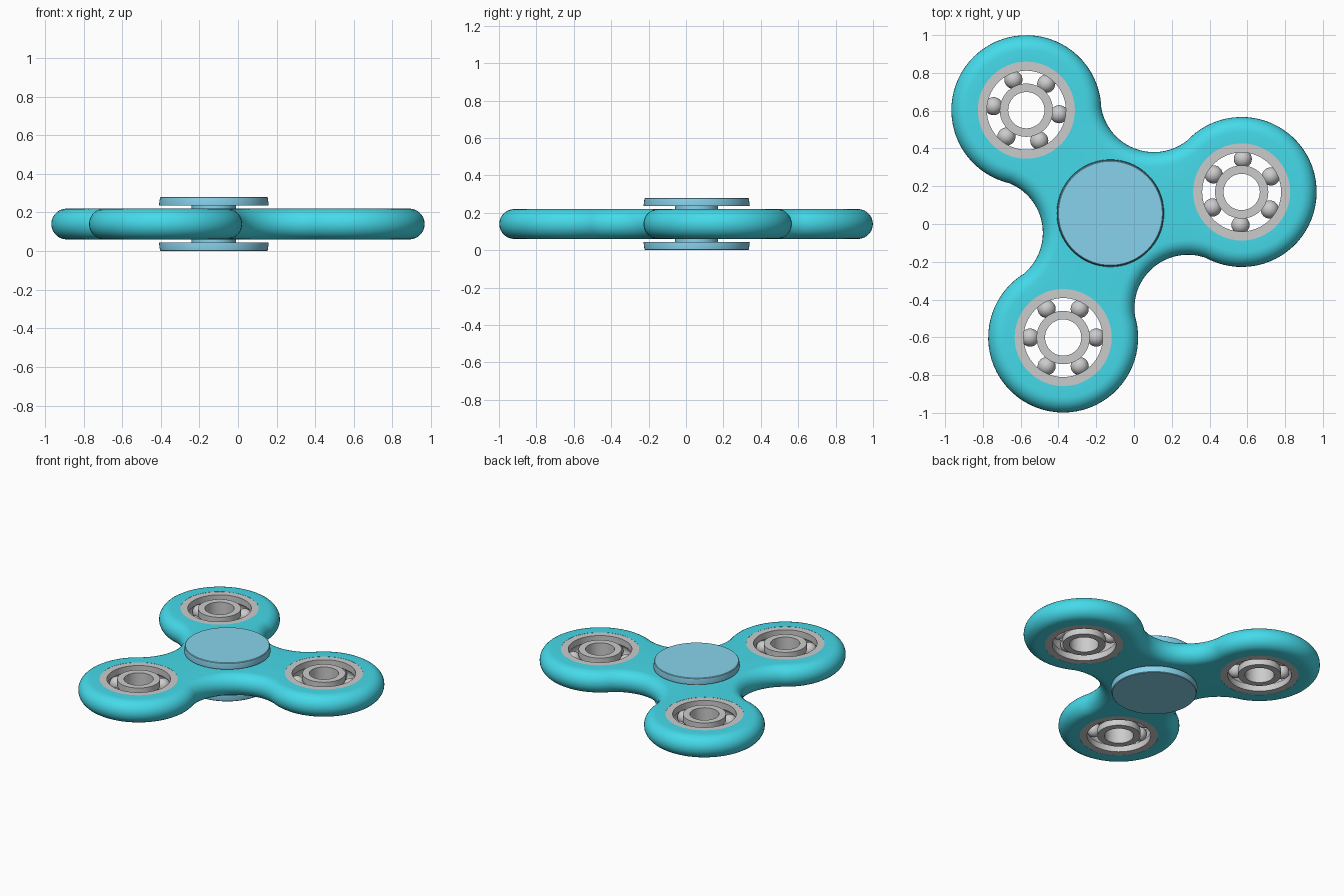
import bpy, bmesh
from math import sin, cos, pi, radians, asin, acos, sqrt, atan2
from mathutils import Vector

if "Cube" in bpy.data.objects:
    bpy.data.objects.remove(bpy.data.objects["Cube"])

CX, CY, CZ = -0.125, 0.057, 0.14      # spinner centre
H = 0.08                              # half thickness, also edge rounding
ARM, LOBE = 0.704, 0.397              # arm length, lobe radius
FIL_D, FIL_R = 0.649, 0.283           # waist fillet centre distance and radius
HOLE = 0.257                          # bearing seat radius
BALL_R, BALL_RING = 0.048, 0.175
ANGLES = [radians(9.2 + 120 * k) for k in range(3)]
SEATS = [(CX + ARM * cos(a), CY + ARM * sin(a)) for a in ANGLES]


def material(name, rgb):
    m = bpy.data.materials.new(name)
    m.diffuse_color = (*rgb, 1)
    m.use_nodes = True
    m.node_tree.nodes["Principled BSDF"].inputs["Base Color"].default_value = m.diffuse_color
    return m


def finish(name, bm, loc, mat=None, angle=35):
    bmesh.ops.recalc_face_normals(bm, faces=bm.faces)
    me = bpy.data.meshes.new(name)
    bm.to_mesh(me)
    bm.free()
    ob = bpy.data.objects.new(name, me)
    bpy.context.collection.objects.link(ob)
    ob.location = loc
    if mat:
        me.materials.append(mat)
    bpy.ops.object.select_all(action='DESELECT')
    ob.select_set(True)
    bpy.context.view_layer.objects.active = ob
    bpy.ops.object.shade_smooth_by_angle(angle=radians(angle))
    return ob


def add_loop(bm, pts):
    vs = [bm.verts.new(p) for p in pts]
    es = [bm.edges.new((vs[i], vs[(i + 1) % len(vs)])) for i in range(len(vs))]
    return vs, es


def bridge(bm, a, b):
    n = len(a)
    for i in range(n):
        j = (i + 1) % n
        bm.faces.new((a[i], a[j], b[j], b[i]))


def lathe(bm, profile, closed, n=64):
    """Revolve (radius, z) points about z; open profiles get end discs."""
    rings = [add_loop(bm, [(r * cos(2 * pi * i / n), r * sin(2 * pi * i / n), z)
                           for i in range(n)])[0] for r, z in profile]
    for k in range(len(rings) if closed else len(rings) - 1):
        bridge(bm, rings[k], rings[(k + 1) % len(rings)])
    if not closed:
        bm.faces.new(rings[0])
        bm.faces.new(rings[-1])


def outline(inset, z):
    """Three lobes blended by concave arcs, shrunk by inset."""
    pts = []
    q = Vector((FIL_D * cos(pi / 3) - ARM, FIL_D * sin(pi / 3)))
    t = atan2(q.y, q.x)                       # lobe arc half-angle
    back = atan2(-q.y, -q.x) - pi / 3         # fillet arc start, seen from its axis
    half = pi - abs(back)
    for a in ANGLES:
        for i in range(49):
            b = a - t + 2 * t * i / 48
            pts.append((ARM * cos(a) + (LOBE - inset) * cos(b),
                        ARM * sin(a) + (LOBE - inset) * sin(b), z))
        f = a + pi / 3
        for i in range(1, 28):
            b = f + pi + half - 2 * half * i / 28
            pts.append((FIL_D * cos(f) + (FIL_R + inset) * cos(b),
                        FIL_D * sin(f) + (FIL_R + inset) * sin(b), z))
    return pts


teal = material("teal_plastic", (0.06, 0.70, 0.82))
blue = material("blue_plastic", (0.25, 0.65, 0.84))

# Body: rounded tri-lobe with four bearing seats
bm = bmesh.new()
steps = 14
loops = []
for k in range(steps + 1):
    p = -pi / 2 + pi * k / steps
    loops.append(add_loop(bm, outline(H * (1 - cos(p)), H * sin(p))))
for k in range(steps):
    bridge(bm, loops[k][0], loops[k + 1][0])
bottom, top = list(loops[0][1]), list(loops[-1][1])
for x, y in SEATS + [(CX, CY)]:
    pair = [add_loop(bm, [(x - CX + HOLE * cos(2 * pi * i / 64),
                           y - CY + HOLE * sin(2 * pi * i / 64), z)
                          for i in range(64)]) for z in (-H, H)]
    bridge(bm, pair[0][0], pair[1][0])
    bottom += pair[0][1]
    top += pair[1][1]
for edges, nz in ((bottom, -1), (top, 1)):
    bmesh.ops.triangle_fill(bm, edges=edges, use_beauty=True, normal=(0, 0, nz))
finish("spinner_body", bm, (CX, CY, CZ), teal)


def race(side, seat, face):
    """Closed ring profile: plain seat side, ball groove on the face side."""
    g = acos(abs(face - BALL_RING) / BALL_R)
    groove = [(BALL_RING + side * BALL_R * cos(a), BALL_R * sin(a))
              for a in [-g + 2 * g * i / 8 for i in range(9)]]
    h = H - 0.001
    return [(seat, -h), (face, -h)] + groove + [(face, h), (seat, h)]


# Bearings: outer race, inner race and six balls in each seat
spots = list(zip(("right", "back", "front", "centre"),
                 SEATS + [(CX, CY)], (28, -7, 0, 9)))
for name, (x, y), turn in spots:
    for part, prof in (("outer_race", race(1, HOLE, 0.209)),
                       ("inner_race", race(-1, 0.096, 0.141))):
        bm = bmesh.new()
        lathe(bm, prof, True)
        finish(f"{name}_{part}", bm, (x, y, CZ))
    bm = bmesh.new()
    for i in range(6):
        a = radians(turn + 60 * i)
        r = bmesh.ops.create_uvsphere(bm, u_segments=24, v_segments=14, radius=BALL_R)
        bmesh.ops.translate(bm, verts=r["verts"],
                            vec=(BALL_RING * cos(a), BALL_RING * sin(a), 0))
    finish(f"{name}_balls", bm, (x, y, CZ))

# Finger caps with bosses resting on the centre bearing, joined by the axle
for name, s in (("top_cap", 1), ("bottom_cap", -1)):
    bm = bmesh.new()
    lathe(bm, [(0.115, s * 0.078), (0.115, s * 0.095), (0.283, s * 0.095),
               (0.284, s * 0.1), (0.279, s * 0.136), (0.275, s * 0.14)], False, 96)
    finish(name, bm, (CX, CY, CZ), blue)
bm = bmesh.new()
lathe(bm, [(0.095, -0.08), (0.095, 0.08)], False)
finish("axle", bm, (CX, CY, CZ), blue)
